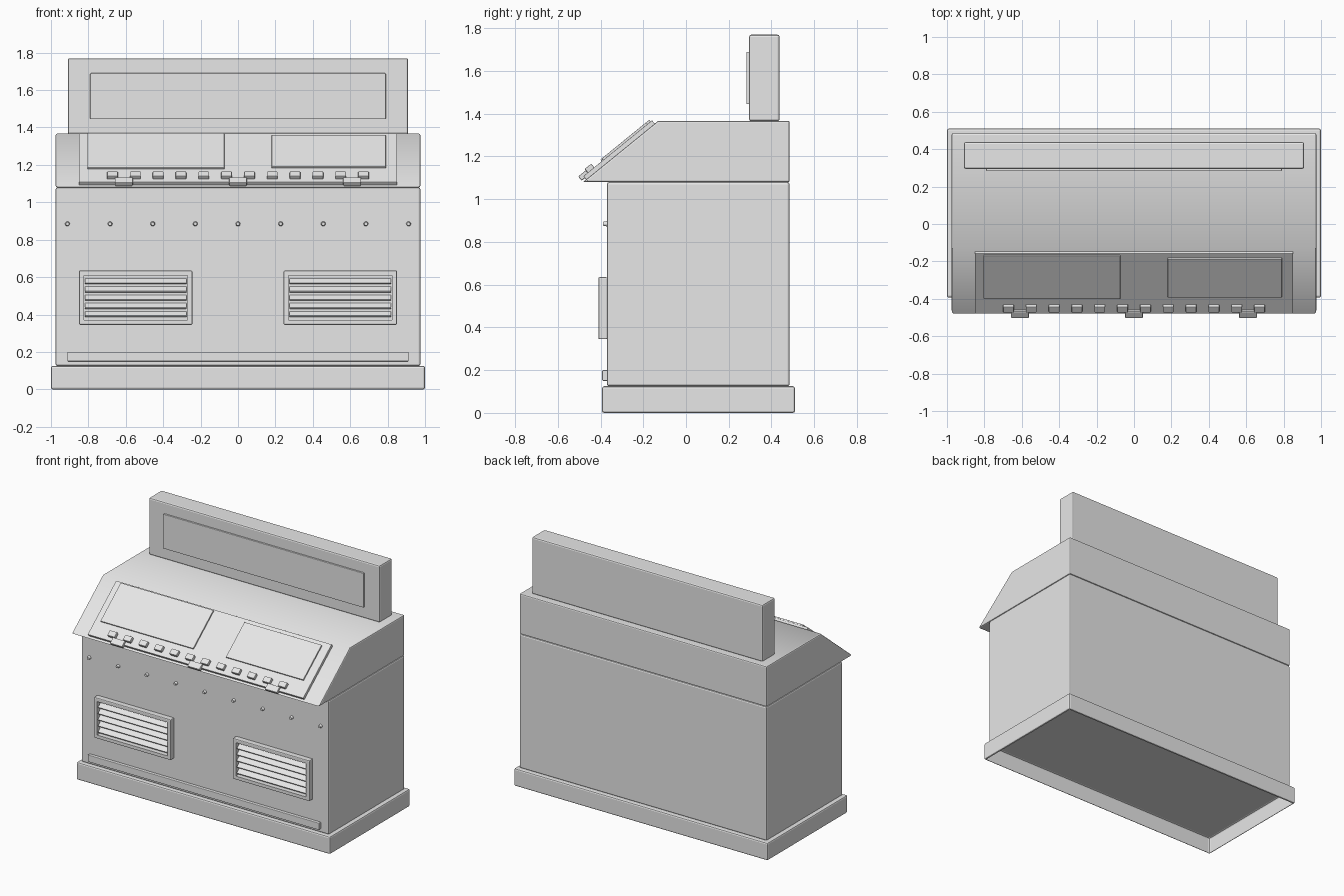
import bpy, bmesh
from math import radians, atan2, degrees
from mathutils import Matrix, Vector

if "Cube" in bpy.data.objects:
    bpy.data.objects.remove(bpy.data.objects["Cube"])

grey = bpy.data.materials.new("plain_grey")
grey.use_nodes = True
grey.diffuse_color = (0.8, 0.8, 0.8, 1)
grey.node_tree.nodes["Principled BSDF"].inputs["Base Color"].default_value = (0.8, 0.8, 0.8, 1)


def finish(bm, name, matrix=None):
    if matrix:
        bm.transform(matrix)
    mesh = bpy.data.meshes.new(name)
    bm.to_mesh(mesh)
    bm.free()
    mesh.materials.append(grey)
    obj = bpy.data.objects.new(name, mesh)
    bpy.context.collection.objects.link(obj)
    return obj


def bevel(bm, width, edges=None):
    if width:
        bmesh.ops.bevel(bm, geom=list(edges or bm.edges), offset=width, segments=2,
                        profile=0.5, affect='EDGES', clamp_overlap=True)


def box(name, x, y, z, width=0.0, matrix=None, open_bottom=False):
    """Box from (min, max) pairs, optionally bevelled."""
    bm = bmesh.new()
    bmesh.ops.create_cube(bm, size=1)
    for v in bm.verts:
        v.co = [r[0] if c < 0 else r[1] for c, r in zip(v.co, (x, y, z))]
    bevel(bm, width)
    bm.normal_update()
    if open_bottom:
        under = [f for f in bm.faces if f.normal.z < -0.99]
        bmesh.ops.delete(bm, geom=under, context='FACES')
    return finish(bm, name, matrix)


# Plinth, open underneath, and main cabinet
box("plinth", (-1, 1), (-0.393, 0.51), (0, 0.125), 0.01, open_bottom=True)
box("cabinet", (-0.975, 0.975), (-0.37, 0.485), (0.125, 1.08), 0.01)

# Console with a sloping front
bm = bmesh.new()
profile = [(-0.483, 1.08), (0.485, 1.08), (0.485, 1.367), (-0.13, 1.367)]
face = bm.faces.new([bm.verts.new((-0.975, y, z)) for y, z in profile])
ext = bmesh.ops.extrude_face_region(bm, geom=[face])
bmesh.ops.translate(bm, vec=(1.95, 0, 0),
                    verts=[g for g in ext["geom"] if isinstance(g, bmesh.types.BMVert)])
bmesh.ops.recalc_face_normals(bm, faces=bm.faces)
bevel(bm, 0.008, [e for e in bm.edges if e.calc_face_angle() > radians(45)])
bm.normal_update()
for f in bm.faces:
    f.smooth = True
for e in bm.edges:
    # Only the crease between slope and top is blended
    e.smooth = 37 < degrees(e.calc_face_angle(0)) < 41 and abs(e.verts[0].co.y + 0.13) < 0.02
finish(bm, "console")

# Header sign
box("sign_board", (-0.91, 0.91), (0.295, 0.438), (1.365, 1.77), 0.01)
box("sign_face", (-0.79, 0.79), (0.283, 0.3), (1.445, 1.69), 0.003)

# Control panel parts, laid out in the plane of the slope
slope = (Matrix.Translation((0, -0.483, 1.08))
         @ Matrix.Rotation(atan2(0.287, 0.353), 4, 'X'))
box("control_panel", (-0.85, 0.85), (0.02, 0.434), (-0.004, 0.02), 0.003, slope)
box("large_screen", (-0.805, -0.073), (0.13, 0.425), (0.015, 0.03), 0.003, slope)
box("small_screen", (0.18, 0.79), (0.138, 0.407), (0.015, 0.03), 0.003, slope)
for i in range(12):
    x = -0.671 + 0.122 * i
    box("button", (x - 0.029, x + 0.029), (0.045, 0.085), (0.015, 0.042), 0.005, slope)
for x in (-0.61, 0, 0.61):
    box("latch", (x - 0.048, x + 0.048), (0, 0.046), (0.008, 0.034), 0.005, slope)

# Rivets along the cabinet front
for i in range(9):
    bm = bmesh.new()
    bmesh.ops.create_cone(bm, cap_ends=True, segments=12, radius1=0.013, radius2=0.009, depth=0.02)
    finish(bm, "rivet", Matrix.Translation((-0.912 + 0.228 * i, -0.378, 0.885))
           @ Matrix.Rotation(radians(90), 4, 'X'))

# Louvred vents
for side in (-1, 1):
    bm = bmesh.new()
    bmesh.ops.create_cube(bm, size=1)
    bm.transform(Matrix.Diagonal((0.606, 0.042, 0.29, 1)))
    bevel(bm, 0.006)
    bm.normal_update()
    front = max(bm.faces, key=lambda f: f.calc_area() * -f.normal.y)
    bmesh.ops.inset_region(bm, faces=[front], thickness=0.028)
    pushed = bmesh.ops.extrude_face_region(bm, geom=[front])
    bmesh.ops.delete(bm, geom=[front], context='FACES_ONLY')
    bmesh.ops.translate(bm, vec=(0, 0.033, 0),
                        verts=[g for g in pushed["geom"] if isinstance(g, bmesh.types.BMVert)])
    bmesh.ops.recalc_face_normals(bm, faces=bm.faces)
    finish(bm, "vent_frame", Matrix.Translation((side * 0.547, -0.389, 0.49)))
    for i in range(5):
        tilt = (Matrix.Translation((side * 0.547, -0.391, 0.402 + 0.044 * i))
                @ Matrix.Rotation(radians(40), 4, 'X'))
        box("vent_slat", (-0.272, 0.272), (-0.019, 0.019), (-0.005, 0.005), 0.002, tilt)

# Trim strip above the plinth
box("trim_strip", (-0.912, 0.912), (-0.392, -0.365), (0.15, 0.2), 0.004)
